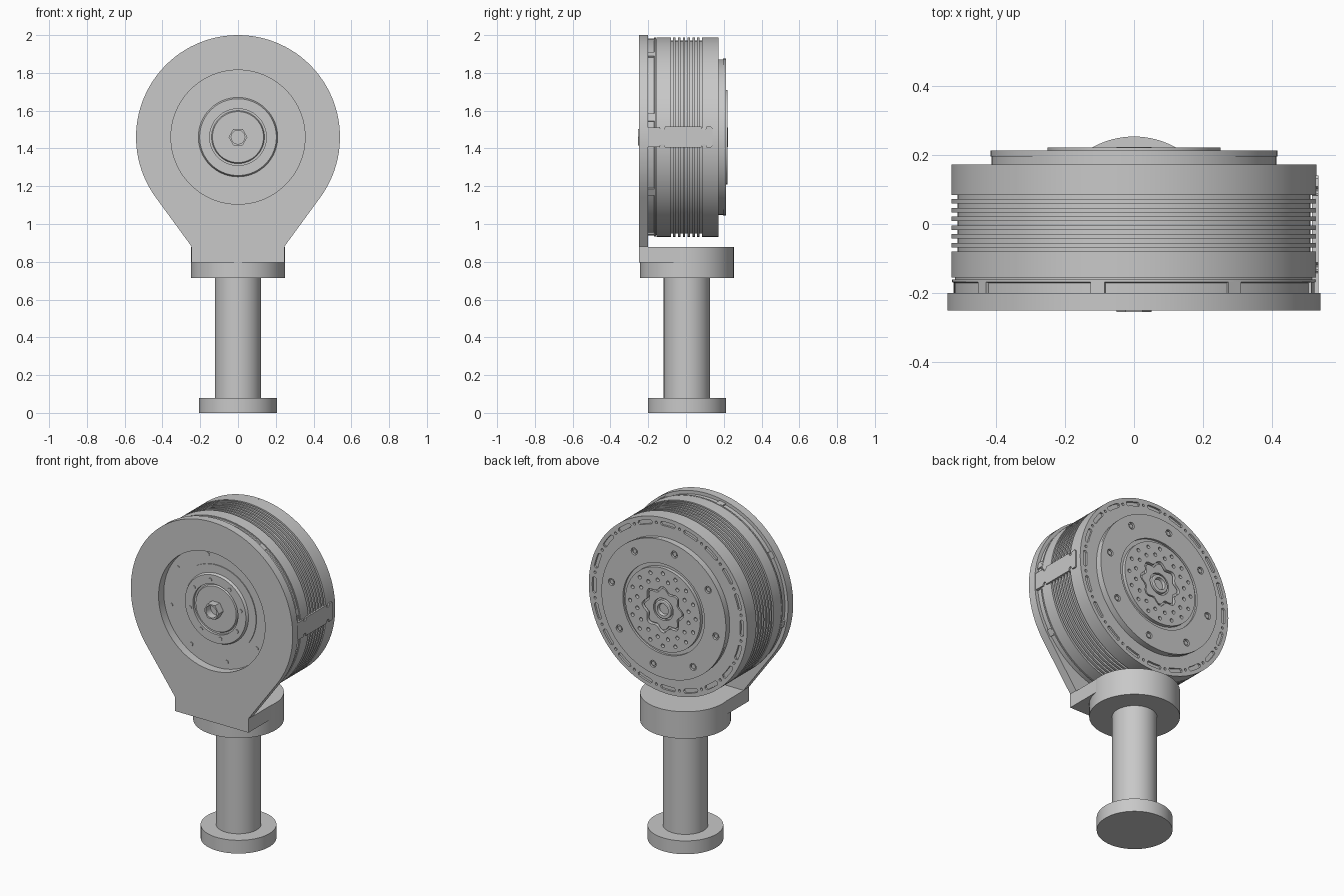
import bpy, bmesh
from math import sin, cos, pi, radians, acos, atan2, hypot
from mathutils import Matrix

if "Cube" in bpy.data.objects:
    bpy.data.objects.remove(bpy.data.objects["Cube"], do_unlink=True)

AXIS_Z = 1.46                 # height of the drum axis
PHASE = radians(11.5)         # shared bolt pattern angle
parts = []

grey = bpy.data.materials.new("satin_grey")
grey.use_nodes = True
grey.diffuse_color = (0.58, 0.58, 0.58, 1)
grey.node_tree.nodes["Principled BSDF"].inputs["Base Color"].default_value = (0.58, 0.58, 0.58, 1)


def finish(name, bm, matrix=None):
    bmesh.ops.remove_doubles(bm, verts=bm.verts, dist=0.00005)
    if matrix:
        bm.transform(matrix)
    bmesh.ops.recalc_face_normals(bm, faces=bm.faces)
    mesh = bpy.data.meshes.new(name)
    bm.to_mesh(mesh)
    bm.free()
    mesh.materials.append(grey)
    obj = bpy.data.objects.new(name, mesh)
    bpy.context.collection.objects.link(obj)
    parts.append(obj)
    return obj


def lathe(name, profile, upright=False, center=(0, 0, 0), steps=96):
    """Spin (radius, height) points; along +y by default, along z if upright."""
    bm = bmesh.new()
    vs = [bm.verts.new((r, 0, h)) for r, h in profile]
    edges = [bm.edges.new(pair) for pair in zip(vs, vs[1:])]
    bmesh.ops.spin(bm, geom=vs + edges, axis=(0, 0, 1), cent=(0, 0, 0),
                   angle=2 * pi, steps=steps)
    turn = Matrix() if upright else Matrix.Rotation(-pi / 2, 4, 'X')
    return finish(name, bm, Matrix.Translation(center) @ turn)


def rod(r, a, b):
    return [(0, a), (r, a), (r, b), (0, b)]


def circle(r, n=96, cx=0, cy=0, start=0):
    return [(cx + r * cos(start + 2 * pi * i / n), cy + r * sin(start + 2 * pi * i / n))
            for i in range(n)]


def spots(count, r, start=0):
    return circle(r, count, start=start)


def holes(count, ring, r, start=0):
    return [circle(r, 14, x, y) for x, y in spots(count, ring, start)]


def slot(mid, half, r, w):
    """Round-ended slot following an arc."""
    pts = [((r + w) * cos(mid + half * t / 4), (r + w) * sin(mid + half * t / 4))
           for t in range(-4, 5)]
    pts += [(r * cos(mid + half * 1.2), r * sin(mid + half * 1.2))]
    pts += [((r - w) * cos(mid - half * t / 4), (r - w) * sin(mid - half * t / 4))
            for t in range(-4, 5)]
    pts += [(r * cos(mid - half * 1.2), r * sin(mid - half * 1.2))]
    return pts


def wave(r, depth, lobes, n=128):
    return [((r + depth * cos(lobes * a)) * cos(a), (r + depth * cos(lobes * a)) * sin(a))
            for a in (2 * pi * i / n for i in range(n))]


def plate(name, loops, y0, y1, turn=0):
    """Outline with cut-outs in the x-z plane, thick from y0 to y1."""
    curve = bpy.data.curves.new(name, 'CURVE')
    curve.dimensions = '2D'
    curve.fill_mode = 'BOTH'
    curve.extrude = (y1 - y0) / 2
    for loop in loops:
        sp = curve.splines.new('POLY')
        sp.points.add(len(loop) - 1)
        for p, (x, y) in zip(sp.points, loop):
            p.co = (x, y, 0, 1)
        sp.use_cyclic_u = True
    temp = bpy.data.objects.new(name + "_outline", curve)
    bpy.context.collection.objects.link(temp)
    bpy.context.view_layer.update()
    shape = bpy.data.meshes.new_from_object(
        temp.evaluated_get(bpy.context.evaluated_depsgraph_get()))
    bm = bmesh.new()
    bm.from_mesh(shape)
    bpy.data.objects.remove(temp, do_unlink=True)
    bpy.data.curves.remove(curve)
    bpy.data.meshes.remove(shape)
    place = (Matrix.Rotation(turn, 4, 'Z') @ Matrix.Translation((0, (y0 + y1) / 2, AXIS_Z))
             @ Matrix.Rotation(pi / 2, 4, 'X'))
    return finish(name, bm, place)


def box(name, size, matrix):
    bm = bmesh.new()
    bmesh.ops.create_cube(bm, size=1)
    bmesh.ops.scale(bm, vec=size, verts=bm.verts)
    return finish(name, bm, matrix)


# Stand: foot, column and round collar
lathe("foot", rod(0.207, 0, 0.08), True, (0, 0.005, 0))
lathe("column", rod(0.123, 0.08, 0.72), True, (0, 0.005, 0))
lathe("collar", rod(0.248, 0.715, 0.878), True, (0, 0.005, 0))
box("collar_ledge", (0.49, 0.25, 0.083), Matrix.Translation((0, -0.125, 0.8365)))

# Teardrop mounting plate with a round opening
R, HALF, NECK = 0.54, 0.245, -0.58
tangent = atan2(NECK, HALF) + acos(R / hypot(NECK, HALF))
sweep = pi - 2 * tangent
outline = [(R * cos(tangent + sweep * i / 72), R * sin(tangent + sweep * i / 72))
           for i in range(73)]
outline += [(-HALF, NECK), (-HALF, -0.665), (HALF, -0.665), (HALF, NECK)]
plate("mounting_plate", [outline, circle(0.355)], -0.25, -0.2)

# Drum: stepped front face, rim, cooling grooves, flat back
drum = [(0, -0.21), (0.135, -0.21), (0.14, -0.2), (0.15, -0.2), (0.15, -0.215),
        (0.203, -0.215), (0.21, -0.2), (0.26, -0.2), (0.26, -0.195), (0.36, -0.195),
        (0.36, -0.205), (0.52, -0.205), (0.52, -0.17), (0.527, -0.168), (0.527, -0.16),
        (0.518, -0.16), (0.518, -0.155), (0.528, -0.155)]
for i in range(7):
    y = -0.08 + i * 0.0253
    drum += [(0.528, y), (0.511, y), (0.511, y + 0.0125), (0.528, y + 0.0125)]
drum += [(0.528, 0.16), (0, 0.16)]
lathe("drum", drum, center=(0, 0, AXIS_Z), steps=128)

# Clips spaced round the front rim
for i, (x, z) in enumerate(spots(8, 0.519, PHASE)):
    spin = Matrix.Rotation(-(PHASE + i * pi / 4), 4, 'Y')
    box(f"rim_clip_{i + 1}", (0.018, 0.032, 0.042),
        Matrix.Translation((x, -0.184, AXIS_Z + z)) @ spin)

# Front bolts and hollow hexagonal shaft
for ring, face, label in ((0.315, -0.195, "outer"), (0.172, -0.215, "inner")):
    for i, (x, z) in enumerate(spots(8, ring, PHASE)):
        lathe(f"{label}_front_bolt_{i + 1}", rod(0.011, face - 0.004, face + 0.004),
              center=(x, 0, AXIS_Z + z), steps=14)
plate("hex_shaft", [circle(0.05, 6), circle(0.036, 32)], -0.255, -0.2)

# Back rim with slots and small holes
N = 20
cuts = [slot(2 * pi * i / N, 0.085, 0.493, 0.012) for i in range(N)]
plate("back_rim", [circle(0.528, 128), circle(0.41)] + cuts
      + holes(N, 0.493, 0.008, pi / N), 0.16, 0.172)

# Raised back cover with recessed screws
lathe("back_cover_base", rod(0.412, 0.155, 0.2), center=(0, 0, AXIS_Z))
plate("back_cover", [circle(0.415), circle(0.272)] + holes(8, 0.355, 0.021, PHASE),
      0.195, 0.213)
for i, (x, z) in enumerate(spots(8, 0.355, PHASE)):
    lathe(f"back_screw_{i + 1}", rod(0.013, 0.195, 0.209),
          center=(x, 0, AXIS_Z + z), steps=14)

# Output flange: two rings of holes round a wavy opening
plate("output_flange", [circle(0.25), wave(0.127, 0.012, 8)]
      + holes(16, 0.218, 0.011) + holes(16, 0.174, 0.011, pi / 16), 0.195, 0.221)
plate("wavy_insert", [wave(0.113, 0.012, 8), circle(0.066)], 0.195, 0.216)
lathe("output_hub", [(0, 0.195), (0.055, 0.195), (0.055, 0.219), (0.05, 0.222),
                     (0.036, 0.222), (0.032, 0.205), (0, 0.205)],
      center=(0, 0, AXIS_Z), steps=48)

# Notched bridge plate across the fins on the left side
edge = [(-0.2, 0.052), (-0.142, 0.052)]
for y in (-0.125, 0.095):
    edge += [(y - 0.013 * cos(pi * t / 6), 0.055 - 0.02 * sin(pi * t / 6)) for t in range(7)]
edge += [(0.132, 0.055), (0.14, 0.047)]
plate("bridge_plate", [edge + [(x, -z) for x, z in reversed(edge)]], -0.534, -0.515, pi / 2)

# Smooth the round surfaces, keep hard edges
bpy.ops.object.select_all(action='DESELECT')
for obj in parts:
    obj.select_set(True)
bpy.context.view_layer.objects.active = parts[0]
bpy.ops.object.shade_smooth_by_angle(angle=radians(30))
